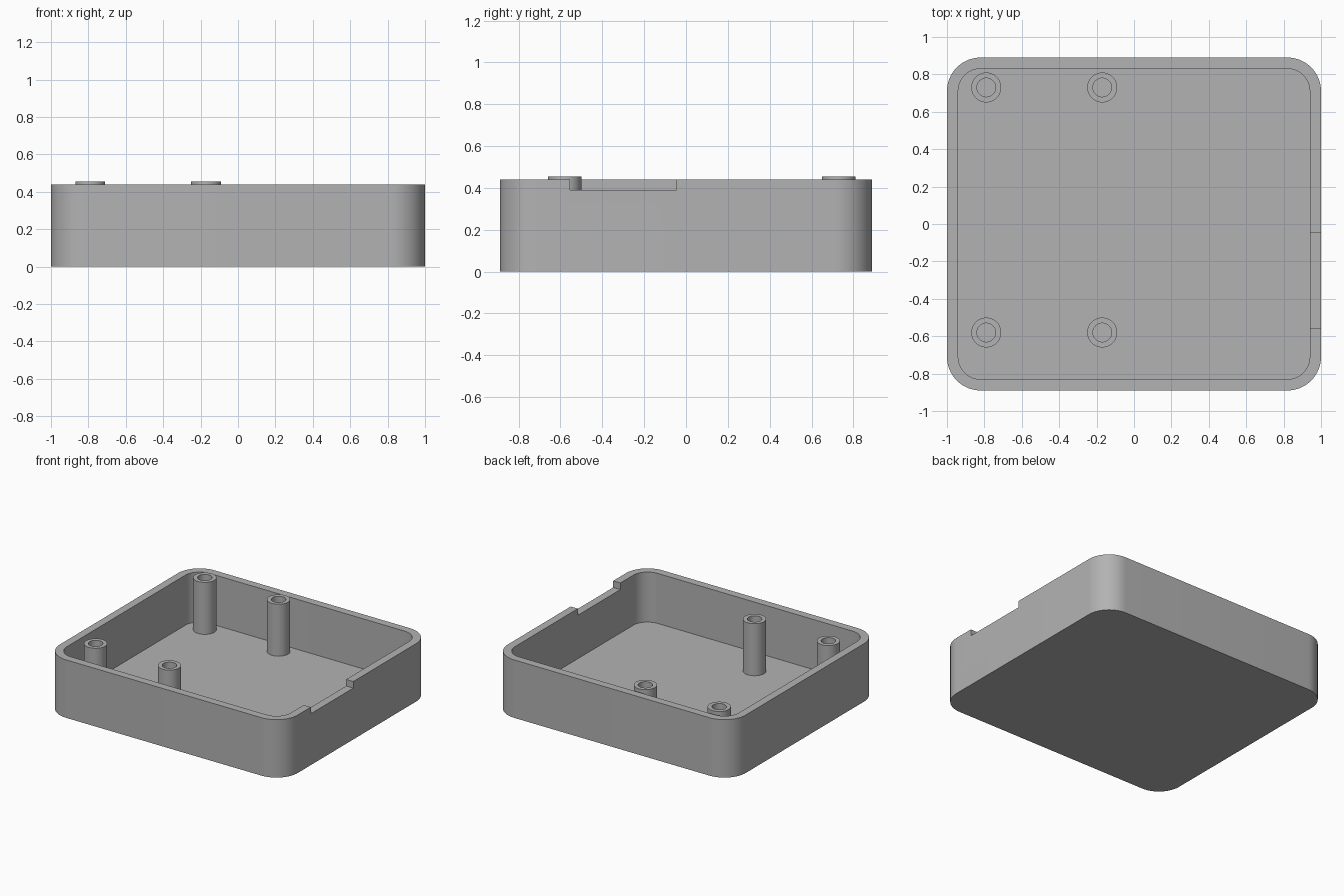
import bpy, bmesh, math

HALF_X, HALF_Y, HEIGHT = 1.0, 0.89, 0.44
WALL, FLOOR, RADIUS = 0.06, 0.06, 0.18
POST_TOP, POST_R, HOLE_R = 0.455, 0.08, 0.05

cube = bpy.data.objects.get("Cube")
if cube:
    bpy.data.objects.remove(cube, do_unlink=True)

# Single plain grey plastic
grey = bpy.data.materials.new("grey plastic")
grey.use_nodes = True
colour = (0.45, 0.45, 0.45, 1)
grey.diffuse_color = colour
grey.node_tree.nodes["Principled BSDF"].inputs["Base Color"].default_value = colour


def make_object(name, bm):
    bmesh.ops.recalc_face_normals(bm, faces=bm.faces)
    mesh = bpy.data.meshes.new(name)
    bm.to_mesh(mesh)
    bm.free()
    mesh.materials.append(grey)
    obj = bpy.data.objects.new(name, mesh)
    bpy.context.collection.objects.link(obj)
    return obj


def select_only(obj):
    bpy.ops.object.select_all(action='DESELECT')
    obj.select_set(True)
    bpy.context.view_layer.objects.active = obj


def smooth(obj):
    select_only(obj)
    bpy.ops.object.shade_smooth_by_angle(angle=math.radians(30))


def rounded_loop(bm, inset, z, steps=16):
    """Ring of vertices around a rounded rectangle."""
    r = RADIUS - inset
    cx, cy = HALF_X - RADIUS, HALF_Y - RADIUS
    ring = []
    for corner, (sx, sy) in enumerate([(1, 1), (-1, 1), (-1, -1), (1, -1)]):
        for i in range(steps + 1):
            a = math.pi / 2 * (corner + i / steps)
            ring.append(bm.verts.new((sx * cx + r * math.cos(a),
                                      sy * cy + r * math.sin(a), z)))
    return ring


def circle_loop(bm, r, z, sides=48):
    return [bm.verts.new((r * math.cos(2 * math.pi * i / sides),
                          r * math.sin(2 * math.pi * i / sides), z))
            for i in range(sides)]


def skin(bm, a, b):
    n = len(a)
    for i in range(n):
        j = (i + 1) % n
        bm.faces.new((a[i], a[j], b[j], b[i]))


# Open tray: outer wall, rim, inner wall, floor
bm = bmesh.new()
loops = [rounded_loop(bm, 0, 0), rounded_loop(bm, 0, HEIGHT),
         rounded_loop(bm, WALL, HEIGHT), rounded_loop(bm, WALL, FLOOR)]
for a, b in zip(loops, loops[1:]):
    skin(bm, a, b)
bm.faces.new(loops[0])
bm.faces.new(loops[-1])
tray = make_object("tray", bm)

# Shallow notch in the +x rim
bm = bmesh.new()
bmesh.ops.create_cube(bm, size=1)
bmesh.ops.scale(bm, vec=(0.2, 0.51, 0.1), verts=bm.verts)
bmesh.ops.translate(bm, vec=(HALF_X - 0.03, -0.3, 0.44), verts=bm.verts)
cutter = make_object("notch_cutter", bm)
cutter.hide_render = True
cut = tray.modifiers.new("notch", 'BOOLEAN')
cut.operation = 'DIFFERENCE'
cut.solver = 'EXACT'
cut.object = cutter
select_only(tray)
bpy.ops.object.modifier_apply(modifier=cut.name)
bpy.data.objects.remove(cutter, do_unlink=True)
smooth(tray)

# Four hollow mounting posts
for side, y in (("front", -0.58), ("back", 0.73)):
    for place, x in (("outer", -0.79), ("inner", -0.17)):
        bm = bmesh.new()
        rings = [circle_loop(bm, r, z) for r, z in
                 ((POST_R, FLOOR), (POST_R, POST_TOP),
                  (HOLE_R, POST_TOP), (HOLE_R, FLOOR))]
        for a, b in zip(rings, rings[1:] + rings[:1]):
            skin(bm, a, b)
        post = make_object(f"{side}_{place}_post", bm)
        post.location = (x, y, 0)
        smooth(post)
